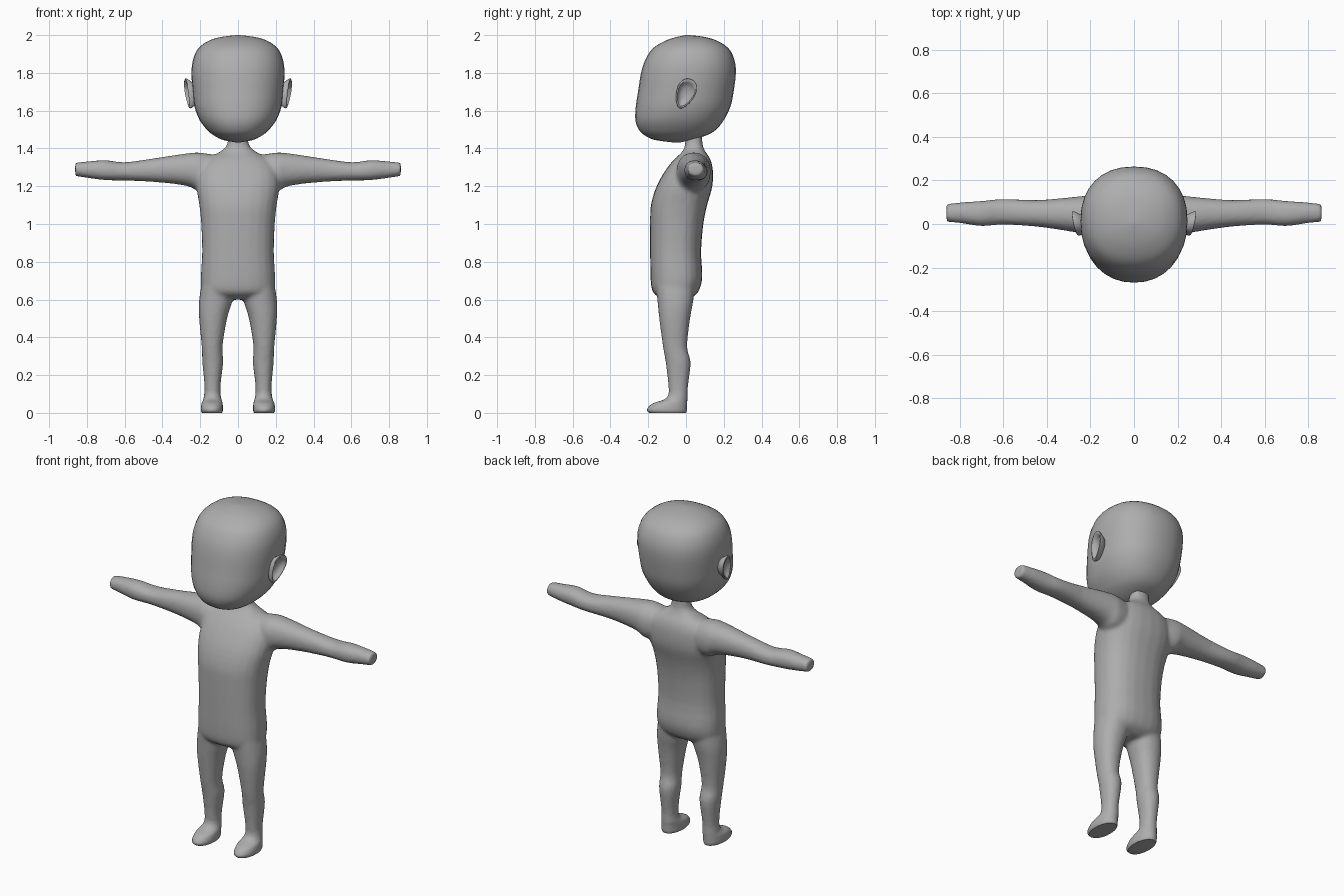
import bpy, bmesh, math
from mathutils import Vector

if "Cube" in bpy.data.objects:
    bpy.data.objects.remove(bpy.data.objects["Cube"])

clay = bpy.data.materials.new("clay_grey")
clay.diffuse_color = (0.42, 0.42, 0.42, 1)
clay.use_nodes = True
clay.node_tree.nodes["Principled BSDF"].inputs["Base Color"].default_value = clay.diffuse_color


def spline(rows, steps):
    """Smoothly interpolate a short list of section rows (Catmull-Rom)."""
    out = []
    for i in range(len(rows) - 1):
        p0, p1 = rows[max(i - 1, 0)], rows[i]
        p2, p3 = rows[i + 1], rows[min(i + 2, len(rows) - 1)]
        for s in range(steps):
            t = s / steps
            out.append([0.5 * (2 * b + (c - a) * t + (2 * a - 5 * b + 4 * c - d) * t * t
                               + (3 * b - a - 3 * c + d) * t ** 3)
                        for a, b, c, d in zip(p0, p1, p2, p3)])
    return out + [list(rows[-1])]


def skin(bm, rings):
    """Bridge closed rings of points and cap both ends."""
    loops = [[bm.verts.new(p) for p in r] for r in rings]
    n = len(loops[0])
    for a, b in zip(loops, loops[1:]):
        for i in range(n):
            j = (i + 1) % n
            bm.faces.new((a[i], a[j], b[j], b[i]))
    bm.faces.new(loops[0][::-1])
    bm.faces.new(loops[-1])


def loft(bm, rows, place, steps=3, seg=24, power=2.2):
    """Rows are (position, a_min, a_max, b_min, b_max) of rounded sections."""
    rings = []
    for t, a0, a1, b0, b1 in spline(rows, steps):
        ring = []
        for k in range(seg):
            c, s = math.cos(math.tau * k / seg), math.sin(math.tau * k / seg)
            u = math.copysign(abs(c) ** (2 / power), c)
            v = math.copysign(abs(s) ** (2 / power), s)
            ring.append(place(t, (a0 + a1) / 2 + u * (a1 - a0) / 2,
                              (b0 + b1) / 2 + v * (b1 - b0) / 2))
        rings.append(ring)
    skin(bm, rings)


def finish(bm, name, angle=50, mirror=False):
    bmesh.ops.recalc_face_normals(bm, faces=bm.faces)
    me = bpy.data.meshes.new(name)
    bm.to_mesh(me)
    bm.free()
    me.materials.append(clay)
    me.polygons.foreach_set("use_smooth", [True] * len(me.polygons))
    me.set_sharp_from_angle(angle=math.radians(angle))
    ob = bpy.data.objects.new(name, me)
    bpy.context.collection.objects.link(ob)
    if mirror:
        ob.modifiers.new("mirror", 'MIRROR')
    return ob


def upright(t, a, b):
    return Vector((a, b, t))


# Head: tall rounded egg, jaw pushed forward
bm = bmesh.new()
head = [(1.432, .01, -.07, -.03), (1.445, .08, -.165, .03), (1.47, .13, -.22, .11),
        (1.50, .165, -.25, .16), (1.55, .203, -.268, .20), (1.62, .23, -.266, .235),
        (1.70, .24, -.254, .252), (1.80, .246, -.238, .264), (1.87, .238, -.215, .256),
        (1.93, .21, -.175, .225), (1.97, .155, -.11, .165), (1.99, .09, -.05, .10),
        (2.0, .01, .0, .02)]
loft(bm, [(z, -w, w, y0, y1) for z, w, y0, y1 in head], upright, seg=32, power=2.25)
finish(bm, "head", 80)

# Body: torso with neck, arms and legs fused into one skin
bm = bmesh.new()
torso = [(.60, .10, -.11, .01), (.62, .16, -.155, .045), (.65, .192, -.18, .07),
         (.72, .197, -.188, .087), (.85, .19, -.19, .08), (1.0, .195, -.19, .092),
         (1.1, .205, -.186, .112), (1.2, .22, -.156, .14), (1.29, .21, -.105, .142),
         (1.345, .165, -.06, .128), (1.38, .10, -.022, .105), (1.42, .057, -.005, .088),
         (1.5, .055, -.005, .085)]
loft(bm, [(z, -w, w, y0, y1) for z, w, y0, y1 in torso], upright, power=2.4)
arm = [(.08, -.03, .11, 1.18, 1.36), (.20, -.05, .13, 1.17, 1.378),
       (.25, -.042, .127, 1.195, 1.376), (.32, -.03, .12, 1.21, 1.367),
       (.45, -.012, .11, 1.223, 1.347), (.60, -.003, .115, 1.23, 1.327),
       (.70, -.01, .106, 1.232, 1.338), (.79, .003, .1, 1.243, 1.332),
       (.862, .01, .092, 1.254, 1.325)]
leg = [(.72, .02, .185, -.165, .05), (.60, .028, .206, -.152, .04),
       (.50, .058, .206, -.142, .022), (.35, .082, .192, -.122, .006),
       (.27, .078, .189, -.108, .025), (.15, .092, .178, -.094, .012),
       (.07, .092, .178, -.09, .004)]
for side in (1, -1):
    loft(bm, arm, lambda t, a, b: Vector((side * t, a, b)))
    loft(bm, leg, lambda t, a, b: Vector((side * a, b, t)))
body = finish(bm, "body", 60)
remesh = body.modifiers.new("fuse", 'REMESH')
remesh.mode = 'VOXEL'
remesh.voxel_size = .011
remesh.use_smooth_shade = True
smooth = body.modifiers.new("blend", 'SMOOTH')
smooth.factor = .5
smooth.iterations = 5

# Feet: flat soles, low toes rising to the ankle
bm = bmesh.new()
foot = [(.0, .085, .19, -.195, .0), (.012, .08, .196, -.206, .004),
        (.03, .08, .196, -.2, .005), (.052, .082, .192, -.172, .006),
        (.07, .087, .184, -.118, .007), (.095, .092, .179, -.094, .007),
        (.14, .094, .176, -.09, .007)]
loft(bm, foot, upright, power=2.1)
finish(bm, "feet", 40, mirror=True)

# Ears: tilted cupped shells with a hollow, flaring out towards the back
bm = bmesh.new()
rings = []
for scale, out in ((.6, -.035), (.8, -.01), (1.0, .012), (.98, .02), (.85, .022),
                   (.7, .008), (.45, -.004), (.1, -.006)):
    ring = []
    for k in range(24):
        a = math.tau * k / 24
        up = math.sin(a) * .083 * scale
        back = math.cos(a) * (.05 + .014 * math.sin(a)) * scale
        tilt = math.radians(22)
        y = back * math.cos(tilt) + up * math.sin(tilt)
        z = up * math.cos(tilt) - back * math.sin(tilt)
        ring.append(Vector((.249 + out + .2 * y + .1 * z, -.003 + y, 1.69 + z)))
    rings.append(ring)
skin(bm, rings)
finish(bm, "ears", 60, mirror=True)
